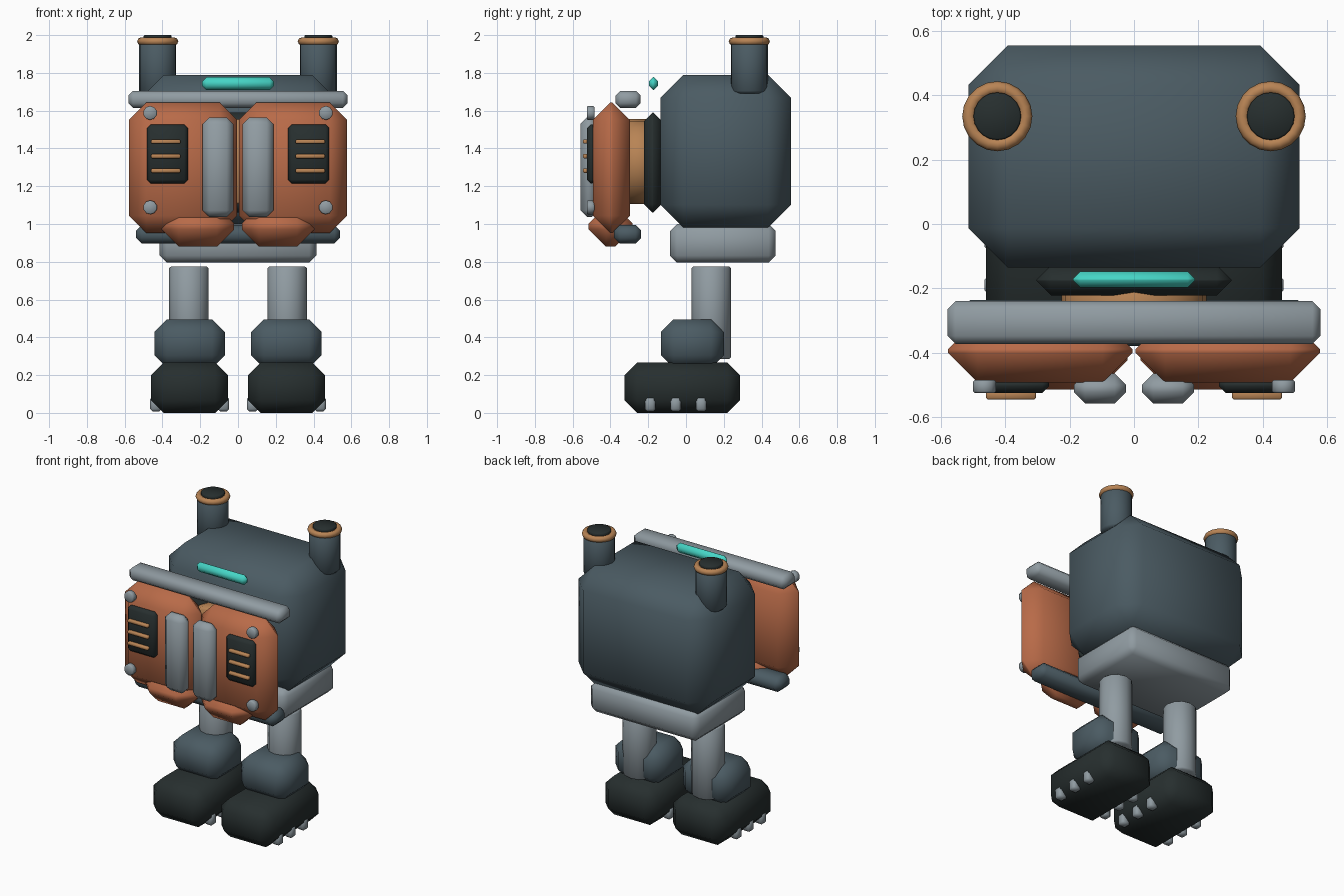
import bpy, bmesh, math
from mathutils import Matrix, Vector

cube = bpy.data.objects.get("Cube")
if cube:
    bpy.data.objects.remove(cube, do_unlink=True)


def material(name, rgb):
    m = bpy.data.materials.new(name)
    m.use_nodes = True
    m.diffuse_color = (*rgb, 1)
    m.node_tree.nodes["Principled BSDF"].inputs["Base Color"].default_value = (*rgb, 1)
    return m


SLATE = material("slate blue", (0.07, 0.105, 0.125))
GREY = material("steel grey", (0.28, 0.33, 0.36))
ORANGE = material("rust orange", (0.48, 0.145, 0.065))
BRASS = material("brass", (0.48, 0.23, 0.09))
DARK = material("dark rubber", (0.02, 0.028, 0.028))
CYAN = material("cyan light", (0.06, 0.66, 0.56))


def finish(name, bm, mat):
    bmesh.ops.recalc_face_normals(bm, faces=bm.faces)
    mesh = bpy.data.meshes.new(name)
    bm.to_mesh(mesh)
    bm.free()
    mesh.materials.append(mat)
    ob = bpy.data.objects.new(name, mesh)
    bpy.context.collection.objects.link(ob)
    bpy.ops.object.select_all(action="DESELECT")
    ob.select_set(True)
    bpy.context.view_layer.objects.active = ob
    bpy.ops.object.shade_smooth_by_angle(angle=math.radians(62))
    return ob


def chamfer(bm, edges, width):
    if width:
        bmesh.ops.bevel(bm, geom=edges, offset=width, offset_type="OFFSET",
                        segments=1, profile=0.5, affect="EDGES", clamp_overlap=True)


def box(name, mat, x, y, z, bevel):
    """Chamfered block given by its (low, high) span on each axis."""
    lo, hi = (Vector(v) for v in zip(x, y, z))
    bm = bmesh.new()
    bmesh.ops.create_cube(bm, size=1)
    bmesh.ops.transform(bm, verts=bm.verts,
                        matrix=Matrix.Translation((lo + hi) / 2) @ Matrix.Diagonal((*(hi - lo), 1)))
    chamfer(bm, bm.edges[:], bevel)
    return finish(name, bm, mat)


def cylinder(name, mat, centre, radius, depth, sides, bevel, along_y=False):
    bm = bmesh.new()
    bmesh.ops.create_cone(bm, cap_ends=True, segments=sides, radius1=radius,
                          radius2=radius, depth=depth)
    rims = [e for e in bm.edges if e.calc_face_angle() > math.radians(80)]
    chamfer(bm, rims, bevel)
    turn = Matrix.Rotation(math.pi / 2 if along_y else 0, 4, "X")
    bmesh.ops.transform(bm, verts=bm.verts, matrix=Matrix.Translation(centre) @ turn)
    return finish(name, bm, mat)


def ring(name, mat, centre, major, minor):
    bm = bmesh.new()
    section = [bm.verts.new((major + minor * math.cos(a), 0, minor * math.sin(a)))
               for a in (i * math.tau / 8 for i in range(8))]
    edges = [bm.edges.new((section[i - 1], section[i])) for i in range(8)]
    bmesh.ops.spin(bm, geom=section + edges, cent=(0, 0, 0), axis=(0, 0, 1),
                   angle=math.tau, steps=20)
    bmesh.ops.remove_doubles(bm, verts=bm.verts, dist=0.0001)
    bmesh.ops.translate(bm, verts=bm.verts, vec=centre)
    return finish(name, bm, mat)


# Central body, hip block and neck
box("body", SLATE, (-0.515, 0.515), (-0.135, 0.555), (0.98, 1.79), 0.122)
box("hip_block", GREY, (-0.415, 0.415), (-0.085, 0.475), (0.795, 1.0), 0.038)
box("neck_gasket", DARK, (-0.303, 0.303), (-0.222, -0.128), (1.06, 1.59), 0.045)
cylinder("neck_collar", BRASS, (0, -0.25, 1.33), 0.225, 0.13, 20, 0.012, along_y=True)

# Bars behind the front panels, and the status light
box("top_rail", GREY, (-0.58, 0.58), (-0.373, -0.24), (1.615, 1.705), 0.025)
box("bottom_rail", SLATE, (-0.54, 0.54), (-0.38, -0.237), (0.897, 0.995), 0.03)
box("status_light", CYAN, (-0.19, 0.19), (-0.197, -0.148), (1.71, 1.777), 0.022)

for side, s in (("left", 1), ("right", -1)):
    def span(a, b):
        return tuple(sorted((s * a, s * b)))

    # Front panel with its lower bulge and grip
    box(side + "_panel", ORANGE, span(0.005, 0.578), (-0.493, -0.297), (0.952, 1.643), 0.092)
    box(side + "_panel_bulge", ORANGE, span(0.02, 0.405), (-0.515, -0.283), (0.88, 1.095), 0.092)
    box(side + "_grip", GREY, span(0.025, 0.187), (-0.558, -0.465), (1.037, 1.565), 0.035)

    # Vent with slats
    box(side + "_vent", DARK, span(0.265, 0.483), (-0.525, -0.475), (1.215, 1.527), 0.02)
    for i in range(3):
        z = 1.282 + 0.077 * i
        box(f"{side}_vent_slat_{i + 1}", BRASS, span(0.305, 0.46), (-0.546, -0.515),
            (z - 0.011, z + 0.011), 0.005)

    # Panel bolts
    for label, z in (("upper", 1.588), ("lower", 1.088)):
        cylinder(f"{side}_{label}_bolt", GREY, (s * 0.465, -0.505, z), 0.037, 0.04, 10, 0.005,
                 along_y=True)

    # Exhaust stack
    cylinder(side + "_stack", SLATE, (s * 0.425, 0.335, 1.83), 0.098, 0.28, 20, 0.015)
    ring(side + "_stack_rim", BRASS, (s * 0.425, 0.335, 1.967), 0.088, 0.021)
    cylinder(side + "_stack_mouth", DARK, (s * 0.425, 0.335, 1.98), 0.074, 0.04, 20, 0.005)

    # Leg, ankle and foot
    cylinder(side + "_leg", GREY, (s * 0.26, 0.133, 0.53), 0.105, 0.49, 12, 0.01)
    box(side + "_ankle", SLATE, span(0.07, 0.443), (-0.133, 0.2), (0.238, 0.495), 0.067)
    box(side + "_foot", DARK, span(0.054, 0.46), (-0.325, 0.285), (0, 0.267), 0.067)

    # Cleats along both lower edges of the foot
    for edge, x in (("inner", 0.077), ("outer", 0.435)):
        for i in range(3):
            y = -0.19 + 0.135 * i
            box(f"{side}_{edge}_cleat_{i + 1}", GREY, span(x - 0.03, x + 0.03),
                (y - 0.028, y + 0.028), (0.008, 0.086), 0.012)
